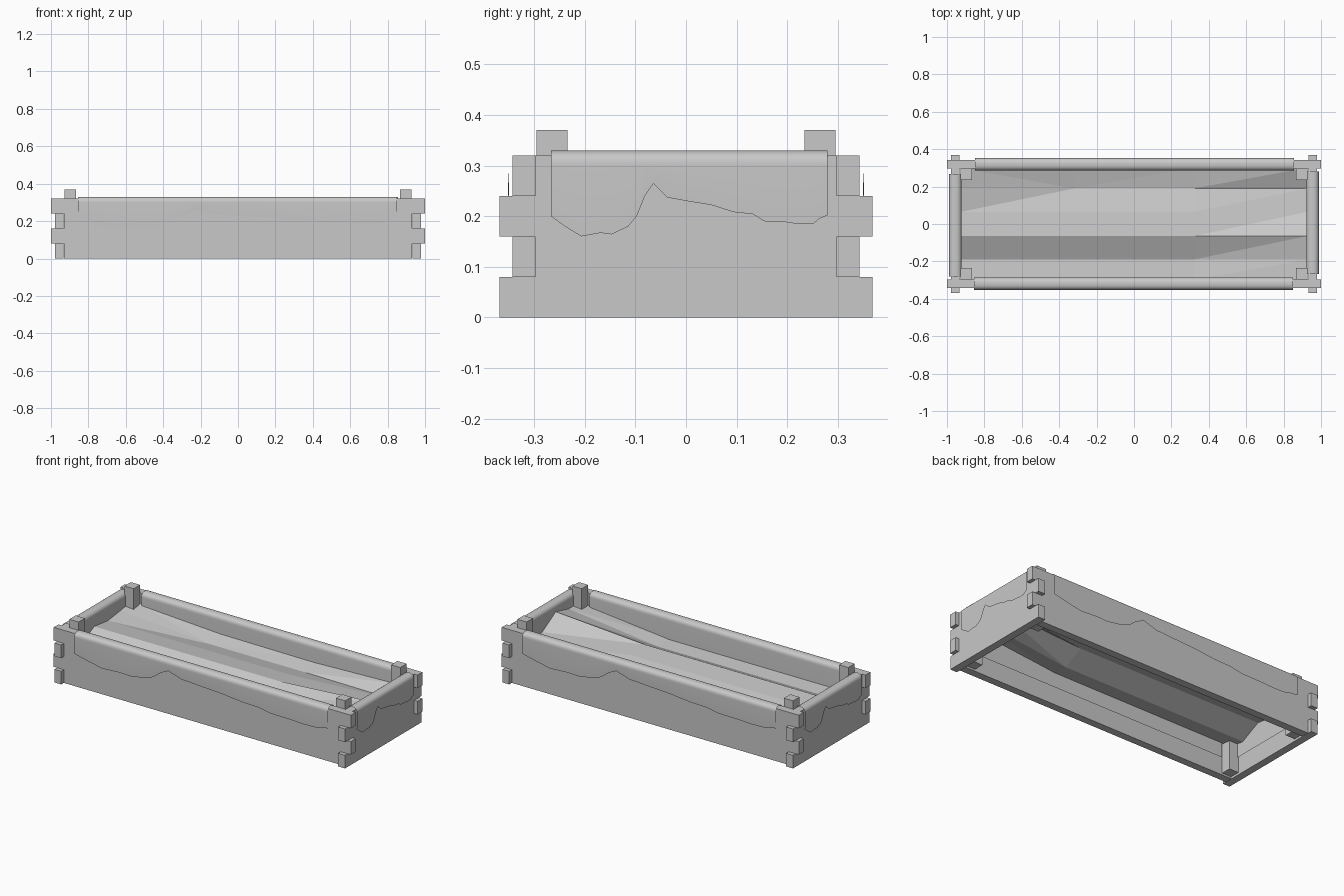
import bpy, bmesh, math
from mathutils import Matrix

cube = bpy.data.objects.get("Cube")
if cube:
    bpy.data.objects.remove(cube, do_unlink=True)

grey = bpy.data.materials.new("plain_grey")
grey.use_nodes = True
COLOUR = (0.58, 0.58, 0.58, 1)
grey.diffuse_color = COLOUR
grey.node_tree.nodes["Principled BSDF"].inputs["Base Color"].default_value = COLOUR


def finish(bm, name, smooth=False):
    bmesh.ops.recalc_face_normals(bm, faces=bm.faces)
    mesh = bpy.data.meshes.new(name)
    bm.to_mesh(mesh)
    bm.free()
    mesh.materials.append(grey)
    obj = bpy.data.objects.new(name, mesh)
    bpy.context.collection.objects.link(obj)
    if smooth:
        bpy.ops.object.select_all(action='DESELECT')
        obj.select_set(True)
        bpy.context.view_layer.objects.active = obj
        bpy.ops.object.shade_smooth_by_angle(angle=math.radians(40))


def plank(name, even, odd, near, far, angle):
    """Upright board whose half length alternates to form finger joints."""
    step = 0.08
    edge = []
    for i, half in enumerate((even, odd, even, odd)):
        edge += [(half, i * step), (half, (i + 1) * step)]
    outline = edge + [(-x, z) for x, z in reversed(edge)]
    bm = bmesh.new()
    face = bm.faces.new([bm.verts.new((x, -far, z)) for x, z in outline])
    out = bmesh.ops.extrude_face_region(bm, geom=[face])
    moved = [g for g in out["geom"] if isinstance(g, bmesh.types.BMVert)]
    bmesh.ops.translate(bm, verts=moved, vec=(0, far - near, 0))
    bm.transform(Matrix.Rotation(angle, 4, 'Z'))
    finish(bm, name)


# Wavy lower hem of the cloth: position along the board (0 to 1), height
HEM = [(0, .20), (.05, .18), (.11, .16), (.18, .167), (.22, .164), (.28, .18),
       (.31, .20), (.34, .24), (.37, .264), (.42, .237), (.5, .229), (.58, .222),
       (.66, .208), (.73, .204), (.77, .19), (.85, .188), (.9, .184),
       (.95, .186), (.97, .195), (1, .202)]


def cloth(name, start, stop, centre, angle):
    """Sheet folded over a board, with a rounded top and a ragged outer hem."""
    radius, shoulder, inner_z = 0.033, 0.30, 0.10
    arc = []
    for i in range(17):
        c, s = math.cos(math.pi * i / 16), math.sin(math.pi * i / 16)
        arc.append((centre + radius * math.copysign(abs(c) ** 0.85, c),
                    shoulder + 0.03 * abs(s) ** 0.85))
    bm = bmesh.new()
    rows = []
    for u, hem in HEM:
        x = start + (stop - start) * u
        section = [(centre + 0.031, hem)] + arc + [(centre - radius, inner_z)]
        rows.append([bm.verts.new((x, -y, z)) for y, z in section])
    for a, b in zip(rows, rows[1:]):
        for i in range(len(a) - 1):
            bm.faces.new((a[i], b[i], b[i + 1], a[i + 1]))
    bm.transform(Matrix.Rotation(angle, 4, 'Z'))
    finish(bm, name, smooth=True)


# Interlocking boards and the cloth folded over each of them
for label, angle in (("front", 0), ("back", math.pi)):
    plank(label + "_side_board", 0.93, 1.0, 0.297, 0.343, angle)
    cloth(label + "_side_cloth", -0.855, 0.85, 0.319, angle)
for label, angle in (("left", math.pi / 2), ("right", -math.pi / 2)):
    plank(label + "_end_board", 0.368, 0.297, 0.932, 0.978, angle)
    cloth(label + "_end_cloth", -0.267, 0.28, 0.955, angle)

# Corner posts
for sx, lr in ((1, "left"), (-1, "right")):
    for sy, fb in ((1, "back"), (-1, "front")):
        bm = bmesh.new()
        bmesh.ops.create_cube(bm, size=1)
        bmesh.ops.scale(bm, vec=(0.062, 0.061, 0.36), verts=bm.verts)
        bmesh.ops.translate(bm, vec=(sx * 0.897, sy * 0.265, 0.19), verts=bm.verts)
        finish(bm, f"{fb}_{lr}_post")

# Coarse mounded filling: heights for each column of rows, front to back
xs = (-0.925, -0.32, 0.32, 0.925)
ys = (-0.3, -0.19, -0.065, 0.065, 0.19, 0.3)
heights = ((.19, .18, .24, .225, .24, .26),
           (.19, .18, .24, .225, .195, .225),
           (.19, .18, .24, .225, .195, .22),
           (.25, .25, .28, .205, .19, .24))
bm = bmesh.new()
grid = [[bm.verts.new((x, y, z)) for y, z in zip(ys, column)]
        for x, column in zip(xs, heights)]
for i, (a, b) in enumerate(zip(grid, grid[1:])):
    for j in range(len(ys) - 1):
        if i == 0 and j == len(ys) - 2:
            # this corner folds along the other diagonal
            bm.faces.new((a[j], b[j], a[j + 1]))
            bm.faces.new((b[j], b[j + 1], a[j + 1]))
        else:
            bm.faces.new((a[j], b[j], b[j + 1]))
            bm.faces.new((a[j], b[j + 1], a[j + 1]))
finish(bm, "filling")
